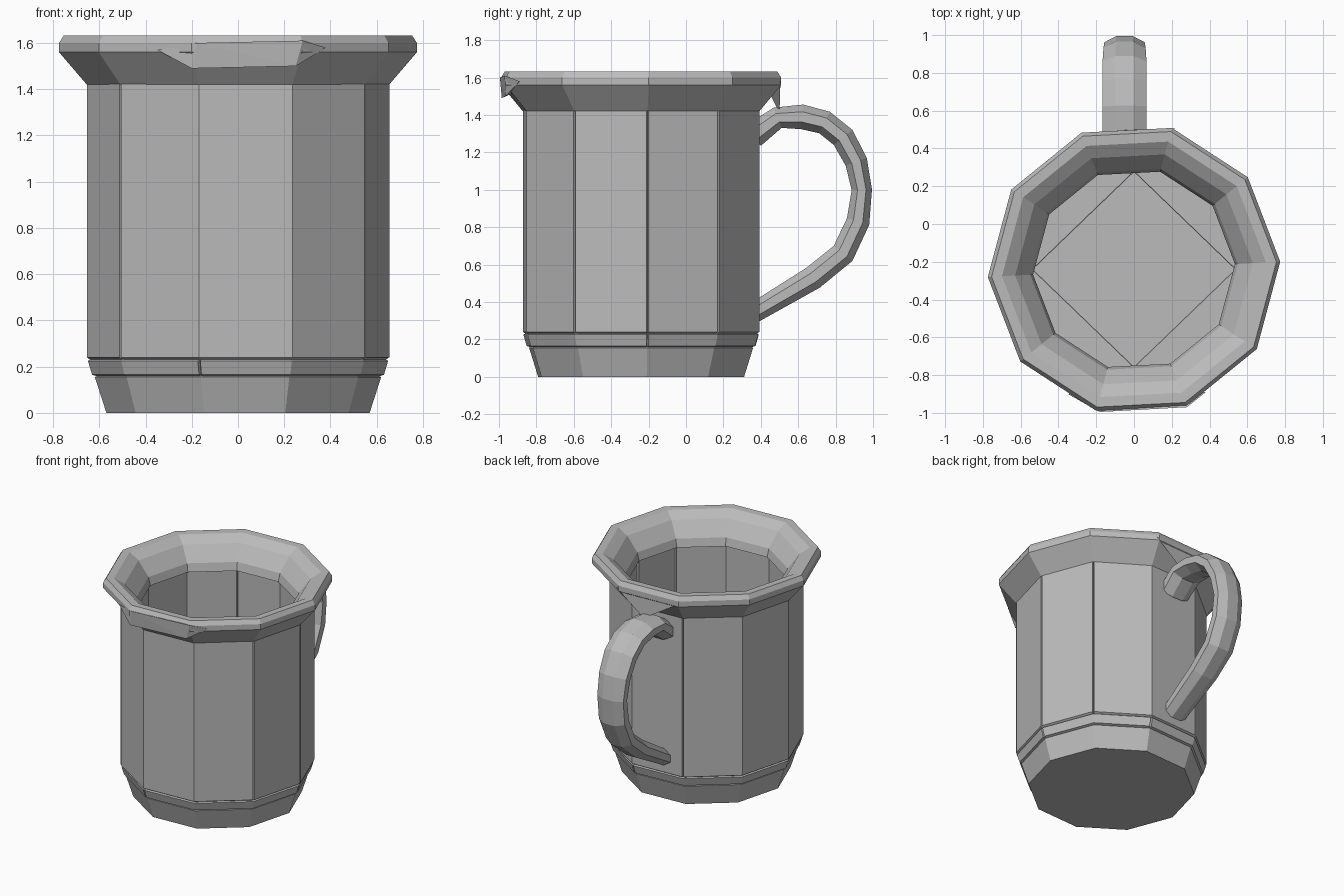
import bpy, bmesh
from math import sin, cos, radians
from mathutils import Vector

cube = bpy.data.objects.get("Cube")
if cube:
    bpy.data.objects.remove(cube, do_unlink=True)

CY = -0.24                                   # mug axis sits forward of the handle
SIDES = [3 + 36 * i for i in range(10)]      # decagon corner angles

grey = bpy.data.materials.new("stone_grey")
grey.use_nodes = True
colour = (0.5, 0.5, 0.5, 1)
grey.diffuse_color = colour
grey.node_tree.nodes["Principled BSDF"].inputs["Base Color"].default_value = colour


def finish(name, bm):
    bmesh.ops.recalc_face_normals(bm, faces=bm.faces)
    mesh = bpy.data.meshes.new(name)
    bm.to_mesh(mesh)
    bm.free()
    mesh.materials.append(grey)
    obj = bpy.data.objects.new(name, mesh)
    bpy.context.collection.objects.link(obj)
    return obj


def skin(bm, rings, loop=False):
    """Join equal rings of points into a skin, closed as a loop or capped."""
    rows = [[bm.verts.new(p) for p in ring] for ring in rings]
    n = len(rows[0])
    for a, b in zip(rows, rows[1:] + (rows[:1] if loop else [])):
        for i in range(n):
            j = (i + 1) % n
            bm.faces.new((a[i], a[j], b[j], b[i]))
    if not loop:
        bm.faces.new(rows[0])
        bm.faces.new(rows[-1])


def lathe(name, profile, loop=False, seams=()):
    """Ten-sided turned part; seams are thin vertical grooves at given corners."""
    columns = []
    for i, a in enumerate(SIDES):
        if i in seams:
            columns += [(a - 0.5, 1), (a, 0.975), (a + 0.5, 1)]
        else:
            columns.append((a, 1))
    bm = bmesh.new()
    skin(bm, [[(r * k * cos(radians(a)), CY + r * k * sin(radians(a)), z)
               for a, k in columns] for r, z in profile], loop)
    return finish(name, bm)


def hull(name, points):
    bm = bmesh.new()
    for p in points:
        bm.verts.new(p)
    bmesh.ops.convex_hull(bm, input=bm.verts)
    return finish(name, bm)


# Tapered foot and the narrow band above it
lathe("foot", [(0.57, 0), (0.62, 0.155), (0.6, 0.165)])
lathe("foot_band", [(0.6, 0.155), (0.632, 0.165), (0.65, 0.225), (0.635, 0.235)], seams=(0, 2, 7))

# Straight wall and flared rim
lathe("wall", [(0.63, 0.225), (0.655, 0.24), (0.655, 1.43), (0.55, 1.43), (0.55, 0.225)],
      True, seams=(0, 1, 3, 6, 9))
lathe("rim", [(0.655, 1.42), (0.775, 1.56), (0.775, 1.60), (0.755, 1.632), (0.70, 1.63),
              (0.63, 1.585), (0.55, 1.48), (0.535, 1.42)], True)

# Inner floor made as a ring around a shallow diamond recess
bm = bmesh.new()
outer = [bm.verts.new((0.6 * cos(radians(a)), CY + 0.6 * sin(radians(a)), 0.24))
         for a in range(0, 360, 30)]
top = [bm.verts.new((0.54 * cos(radians(a)), CY + 0.52 * sin(radians(a)), 0.24))
       for a in range(0, 360, 90)]
low = [bm.verts.new((v.co.x * 0.93, CY + (v.co.y - CY) * 0.93, 0.237)) for v in top]
for i in range(4):
    j = (i + 1) % 4
    arc = [outer[(3 * i + k) % 12] for k in range(4)]
    bm.faces.new(arc + [top[j], top[i]])
    bm.faces.new((top[i], top[j], low[j], low[i]))
bm.faces.new(low)
for v in low:
    v.co.z = 0.17
finish("inner_floor", bm)

# Chipped lips at the front and back of the rim
hull("front_lip", [(-0.35, -0.9, 1.57), (-0.2, -0.985, 1.49), (0.25, -0.965, 1.5),
                   (0.38, -0.89, 1.58), (0.28, -0.97, 1.61), (-0.18, -0.995, 1.6),
                   (0, -0.85, 1.55)])
hull("back_lip", [(-0.28, 0.48, 1.58), (0.22, 0.505, 1.58), (0.0, 0.5, 1.41),
                  (0.0, 0.42, 1.57)])

# Curved handle: (y, z) centre line with half thickness and half width
path = [(0.36, 1.29, 0.07, 0.11), (0.49, 1.385, 0.06, 0.12), (0.62, 1.39, 0.068, 0.12),
        (0.74, 1.36, 0.066, 0.12), (0.84, 1.28, 0.066, 0.12), (0.91, 1.15, 0.062, 0.115),
        (0.94, 1.0, 0.056, 0.11), (0.92, 0.83, 0.064, 0.11), (0.84, 0.66, 0.066, 0.11),
        (0.68, 0.53, 0.066, 0.105), (0.36, 0.34, 0.055, 0.09)]
rings = []
for i, (y, z, thick, wide) in enumerate(path):
    before, after = path[max(i - 1, 0)], path[min(i + 1, len(path) - 1)]
    along = Vector((0, after[0] - before[0], after[1] - before[1])).normalized()
    out = Vector((0, -along.z, along.y))
    rings.append([Vector((-0.05, y, z)) + out * thick * sin(radians(a)) * 1.05
                  + Vector((wide * cos(radians(a)) * 1.05, 0, 0))
                  for a in [22.5 + 45 * k for k in range(8)]])
bm = bmesh.new()
skin(bm, rings)
finish("handle", bm)
